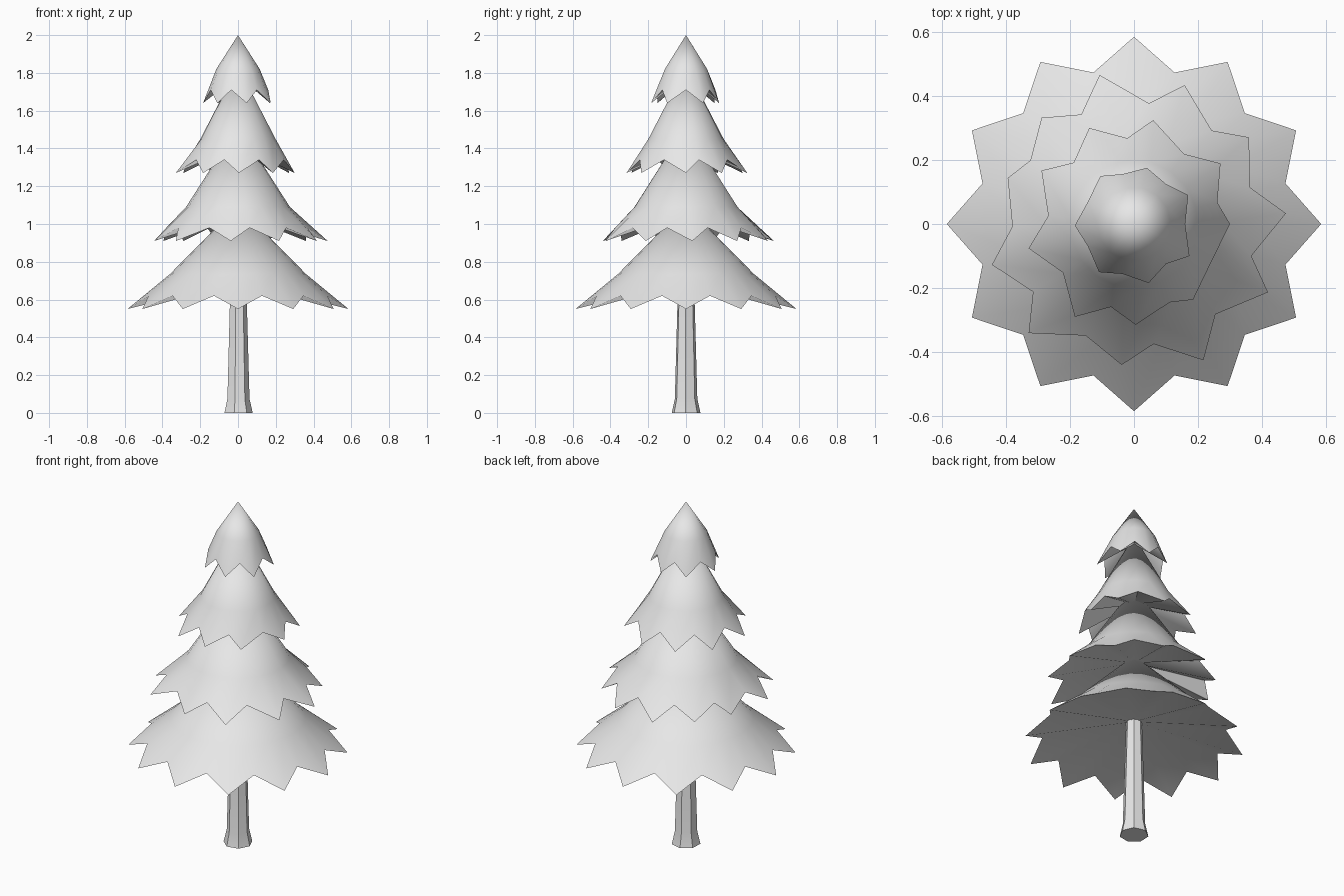
import bpy, bmesh, math

if "Cube" in bpy.data.objects:
    bpy.data.objects.remove(bpy.data.objects["Cube"])

grey = bpy.data.materials.new("light grey")
grey.diffuse_color = (0.8, 0.8, 0.8, 1)
grey.use_nodes = True
grey.node_tree.nodes["Principled BSDF"].inputs["Base Color"].default_value = grey.diffuse_color


def make_object(name, bm, angle):
    bmesh.ops.recalc_face_normals(bm, faces=bm.faces)
    mesh = bpy.data.meshes.new(name)
    bm.to_mesh(mesh)
    bm.free()
    mesh.materials.append(grey)
    obj = bpy.data.objects.new(name, mesh)
    bpy.context.collection.objects.link(obj)
    bpy.ops.object.select_all(action='DESELECT')
    obj.select_set(True)
    bpy.context.view_layer.objects.active = obj
    bpy.ops.object.shade_smooth_by_angle(angle=math.radians(angle))
    return obj


def polar(bm, r, deg, z):
    a = math.radians(deg)
    return bm.verts.new((r * math.cos(a), r * math.sin(a), z))


def bridge(bm, low, high):
    n = len(low)
    for i in range(n):
        j = (i + 1) % n
        bm.faces.new((low[i], low[j], high[j], high[i]))


def fan(bm, ring, centre):
    for i in range(len(ring)):
        bm.faces.new((ring[i], ring[(i + 1) % len(ring)], centre))


def branch_layer(name, tips, notch_start, notch_r, mid_r, z_tip, z_mid, z_apex):
    """Skirt of pointed branches: jagged rim, middle ring, apex, hollow underside."""
    bm = bmesh.new()
    rim, mid = [], []
    step = 360 / len(tips)
    for i, (deg, r) in enumerate(tips):
        notch = notch_start + i * step
        rim += [polar(bm, r, deg, z_tip), polar(bm, notch_r, notch, z_tip + 0.07)]
        mid += [polar(bm, mid_r, notch - step / 2, z_mid), polar(bm, mid_r, notch, z_mid)]
    bridge(bm, rim, mid)
    fan(bm, mid, bm.verts.new((0, 0, z_apex)))
    fan(bm, rim, bm.verts.new((0, 0, z_tip + 0.145)))
    return make_object(name, bm, 50)


# Trunk: seven sides with a flared foot
bm = bmesh.new()
rings = [[polar(bm, r, -105 + i * 360 / 7, z) for i in range(7)]
         for r, z in ((0.078, 0), (0.061, 0.075), (0.043, 0.72))]
bridge(bm, rings[0], rings[1])
bridge(bm, rings[1], rings[2])
bm.faces.new(rings[0])
bm.faces.new(rings[2])
make_object("trunk", bm, 30)

# Foliage, from the regular bottom skirt to the pointed crown
branch_layer("bottom_branches", [(i * 30, 0.585) for i in range(12)],
             15, 0.49, 0.36, 0.55, 0.735, 1.10)
branch_layer("lower_branches",
             [(4, .476), (37, .45), (70, .462), (103, .478), (131, .44), (160, .42),
              (196, .462), (226, .474), (265, .442), (297, .478), (333, .47)],
             17.5, 0.38, 0.275, 0.91, 1.09, 1.52)
branch_layer("upper_branches",
             [(0, .30), (35, .33), (79.5, .33), (115, .331), (150, .334),
              (193, .338), (237.5, .344), (271, .315), (308, .30)],
             14.5, 0.269, 0.2, 1.27, 1.45, 1.835)
branch_layer("crown",
             [(28, .192), (77, .18), (125, .183), (181.5, .185),
              (234, .186), (284, .19), (330, .2)],
             51.4, 0.16, 0.115, 1.64, 1.82, 2.0)
